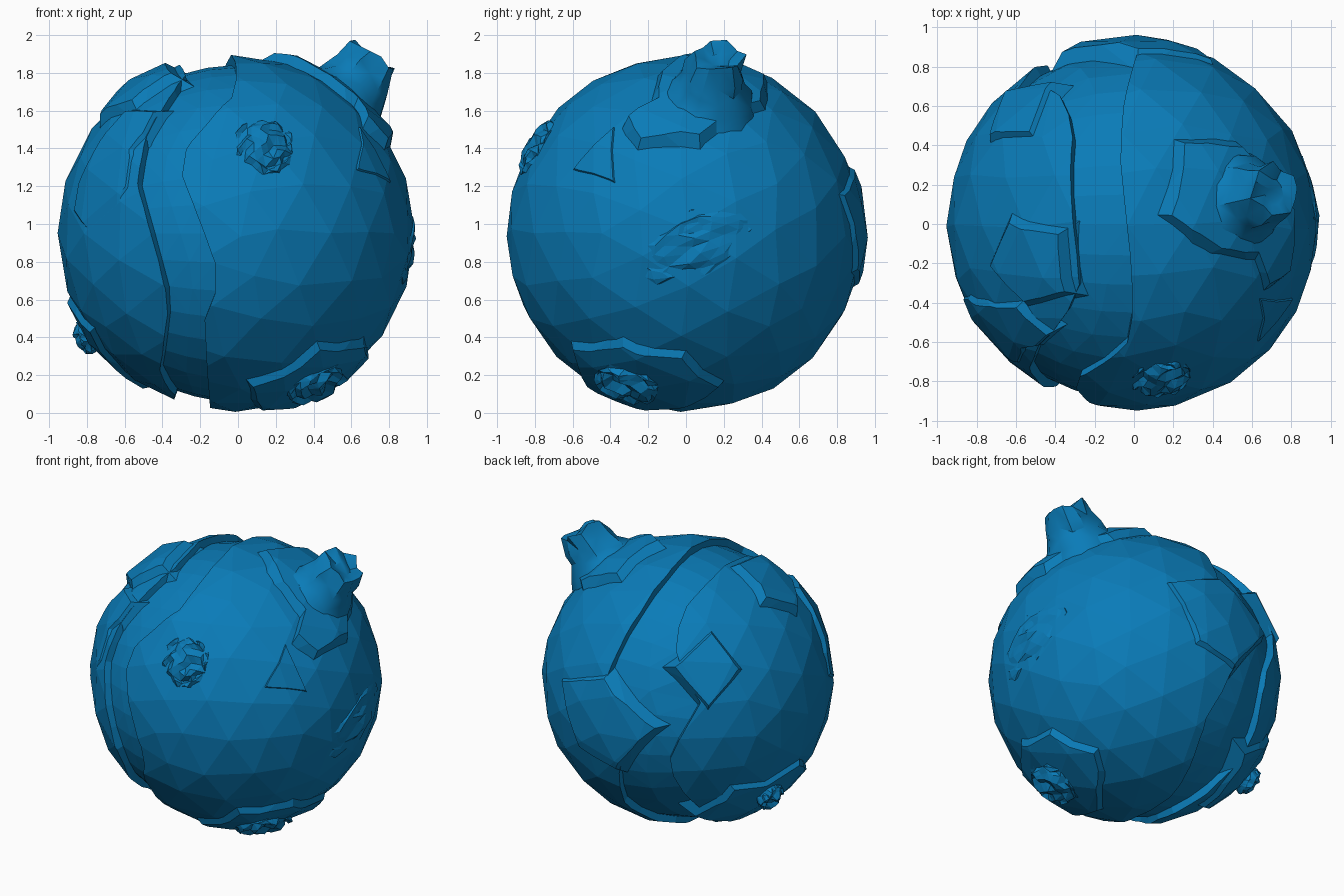
import bpy, bmesh, random
from math import sin, cos, radians, sqrt, pi
from mathutils import Vector, Matrix

random.seed(4)
if "Cube" in bpy.data.objects:
    bpy.data.objects.remove(bpy.data.objects["Cube"], do_unlink=True)

CENTER = Vector((-0.01, -0.005, 0.95))
R = 0.945

blue = bpy.data.materials.new("ocean blue")
blue.use_nodes = True
COLOR = (0.003, 0.2, 0.48, 1)
blue.diffuse_color = COLOR
blue.node_tree.nodes["Principled BSDF"].inputs["Base Color"].default_value = COLOR


def finish(name, bm):
    bmesh.ops.recalc_face_normals(bm, faces=bm.faces)
    mesh = bpy.data.meshes.new(name)
    bm.to_mesh(mesh)
    bm.free()
    mesh.materials.append(blue)
    obj = bpy.data.objects.new(name, mesh)
    obj.location = CENTER
    bpy.context.collection.objects.link(obj)
    return obj


def ball(name, radius, shift=(0, 0, 0)):
    """Slightly uneven faceted ball; every ball shares the same facets."""
    uneven = random.Random(2)
    bm = bmesh.new()
    bmesh.ops.create_icosphere(bm, subdivisions=3, radius=radius,
                               matrix=Matrix.Rotation(pi / 2, 4, 'X'))
    for v in bm.verts:
        v.co += Vector([uneven.uniform(-.025, .025) for _ in range(3)])
        v.co = v.co.normalized() * radius + Vector(shift)
    return finish(name, bm)


def carve(obj, cutter, operation):
    """Apply a boolean and remove the cutter."""
    cutter.hide_render = True
    mod = obj.modifiers.new("carve", 'BOOLEAN')
    mod.operation, mod.solver, mod.object = operation, 'EXACT', cutter
    bpy.context.view_layer.update()
    graph = bpy.context.evaluated_depsgraph_get()
    mesh = bpy.data.meshes.new_from_object(obj.evaluated_get(graph))
    obj.modifiers.clear()
    obj.data = mesh
    bpy.data.objects.remove(cutter, do_unlink=True)


# Round body with a winding trench ring: (angle around x axis, x) per edge
LEFT_EDGE = [(19, -.6), (38, -.38), (56, -.3), (75, -.32), (112, -.27), (141, -.49),
             (161, -.53), (204, -.36), (240, -.41), (265, -.31), (313, -.5), (347, -.42)]
RIGHT_EDGE = [(5, -.25), (20, .03), (52, -.05), (71, -.06), (105, 0), (128, 0),
              (150, -.27), (160, -.29), (195, -.08), (209, -.17), (254, -.14),
              (287, -.14), (319, 0), (342, -.08)]


def edge_x(edge, angle):
    ring = [(edge[-1][0] - 360, edge[-1][1])] + edge + [(edge[0][0] + 360, edge[0][1])]
    for (a, xa), (b, xb) in zip(ring, ring[1:]):
        if a <= angle <= b:
            return xa + (xb - xa) * (angle - a) / (b - a)


def on_ball(x, angle, radius):
    x *= radius / R
    side = sqrt(radius ** 2 - x ** 2)
    return Vector((x, side * cos(radians(angle)), side * sin(radians(angle))))


def trench_cutter():
    bm = bmesh.new()
    rings = []
    for angle in range(0, 360, 10):
        lx, rx = edge_x(LEFT_EDGE, angle), edge_x(RIGHT_EDGE, angle)
        row = [(lx, .89), (lx, 1.1), ((lx + rx) / 2, 1.1), (rx, 1.1), (rx, .89),
               ((lx + rx) / 2, .89)]
        rings.append([bm.verts.new(on_ball(x, angle, r)) for x, r in row])
    for i, ring in enumerate(rings):
        after = rings[(i + 1) % len(rings)]
        for j in range(6):
            k = (j + 1) % 6
            bm.faces.new((ring[j], ring[k], after[k], after[j]))
    bmesh.ops.triangulate(bm, faces=bm.faces)
    return finish("trench_cutter", bm)


body = ball("round_body", R)
carve(body, trench_cutter(), 'DIFFERENCE')


# Raised crust plates: a tapered wedge trims a slightly larger ball
def plate(name, corners, radius, lean=(0, 0, 0)):
    dirs = [Vector(c).normalized() for c in corners]
    mid = sum(dirs, Vector()).normalized()
    bm = bmesh.new()
    loops = []
    for r in (.86, 1.08):
        loops.append([bm.verts.new(d * r + (mid - d).normalized() * (r - .94)) for d in dirs])
        loops.append(bm.verts.new(mid * (r + (.03 if r > 1 else 0))))
    low, low_mid, high, high_mid = loops
    n = len(dirs)
    for i in range(n):
        k = (i + 1) % n
        bm.faces.new((low[i], low[k], high[k], high[i]))
        bm.faces.new((low[i], low[k], low_mid))
        bm.faces.new((high[i], high[k], high_mid))
    bmesh.ops.triangulate(bm, faces=[f for f in bm.faces if len(f.verts) > 3])
    cutter = finish(name + "_cutter", bm)
    carve(ball(name, radius, lean), cutter, 'INTERSECT')


plate("mountain_plate", [(.22, .43, .8), (.15, .05, .92), (.4, -.14, .83), (.63, -.17, .68),
                         (.68, -.33, .57), (.79, -.25, .45), (.82, .08, .46),
                         (.53, .43, .66)], .995)
plate("wedge_plate", [(.64, -.37, .55), (.66, -.6, .35), (.8, -.37, .27)], .955)
plate("upper_plate", [(-.62, .05, .72), (-.33, -.02, .88), (-.3, -.35, .83),
                      (-.53, -.41, .66), (-.72, -.2, .57)], .985, (0, .005, .01))
plate("front_plate", [(-.87, -.38, .12), (-.8, -.38, .33), (-.57, -.4, .67), (-.42, -.56, .66),
                      (-.55, -.63, .45), (-.59, -.71, .25), (-.72, -.6, -.05)],
      .945, (-.018, .021, .048))
plate("square_plate", [(-.5, .45, .64), (-.71, .42, .42), (-.61, .65, .2),
                       (-.37, .7, .45)], .975, (-.01, -.01, -.01))
plate("back_plate", [(.4, .8, .2), (.03, .87, .35), (-.36, .85, .08),
                     (-.08, .89, -.28), (.22, .88, -.2)], .968)
plate("lower_right_plate", [(.06, -.52, -.78), (.43, -.6, -.58), (.66, -.32, -.55),
                            (.69, 0, -.62), (.47, .2, -.77), (.3, .05, -.88),
                            (.1, -.2, -.9)], .978)
plate("lower_left_plate", [(-.87, 0, -.33), (-.69, .5, -.38), (-.42, .57, -.62),
                           (-.45, .1, -.8), (-.75, -.25, -.5)], .975)


def frame(direction, tilt=0):
    out = Vector(direction).normalized()
    side = Matrix.Rotation(radians(tilt), 3, out) @ Vector((0, 0, 1)).cross(out).normalized()
    return out, side, out.cross(side)


# Jagged rock patches that hug the ball
def rocks(name, direction, width, depth, base, height, jitter, tilt=0):
    out, side, up = frame(direction, tilt)
    bm = bmesh.new()
    bmesh.ops.create_icosphere(bm, subdivisions=3, radius=1)
    for v in bm.verts:
        x, y, z = v.co
        wobble = random.uniform(.86, 1.06)
        spot = (out + side * x * width * wobble + up * y * depth * wobble).normalized()
        rough = random.uniform(-jitter, jitter) if z > 0 else 0
        v.co = spot * (base + height * z + rough)
    finish(name, bm)


rocks("front_rocks", (.16, -.82, .48), .18, .19, .925, .03, .022)
rocks("side_rocks", (.94, .04, -.07), .38, .2, .918, .025, .014, 20)
rocks("lower_right_rocks", (.44, -.32, -.83), .2, .19, .965, .04, .025)
rocks("lower_left_rocks", (-.81, .2, -.56), .1, .1, .975, .06, .025)


# Craggy mountain, turned around its outward axis
out, side, up = frame((.62, .14, .78))
bm = bmesh.new()
SIDES = 12
rings = []
for dist, radius, rough in [(.9, .26, .02), (.97, .22, .02), (1.03, .18, .02),
                            (1.1, .16, .02), (1.2, .14, .03), (1.18, .06, .02)]:
    ring = []
    for i in range(SIDES):
        a = 2 * pi * i / SIDES
        r = radius + random.uniform(-rough, rough)
        d = dist + random.uniform(-rough, rough)
        ring.append(bm.verts.new(out * d + (side * cos(a) + up * sin(a)) * r))
    rings.append(ring)
for low, high in zip(rings, rings[1:]):
    for i in range(SIDES):
        k = (i + 1) % SIDES
        bm.faces.new((low[i], low[k], high[k], high[i]))
bm.faces.new(rings[0])
bm.faces.new(rings[-1])
bmesh.ops.triangulate(bm, faces=bm.faces)
mountain = finish("mountain", bm)
bpy.ops.object.select_all(action='DESELECT')
mountain.select_set(True)
bpy.context.view_layer.objects.active = mountain
bpy.ops.object.shade_smooth_by_angle(angle=radians(35))
